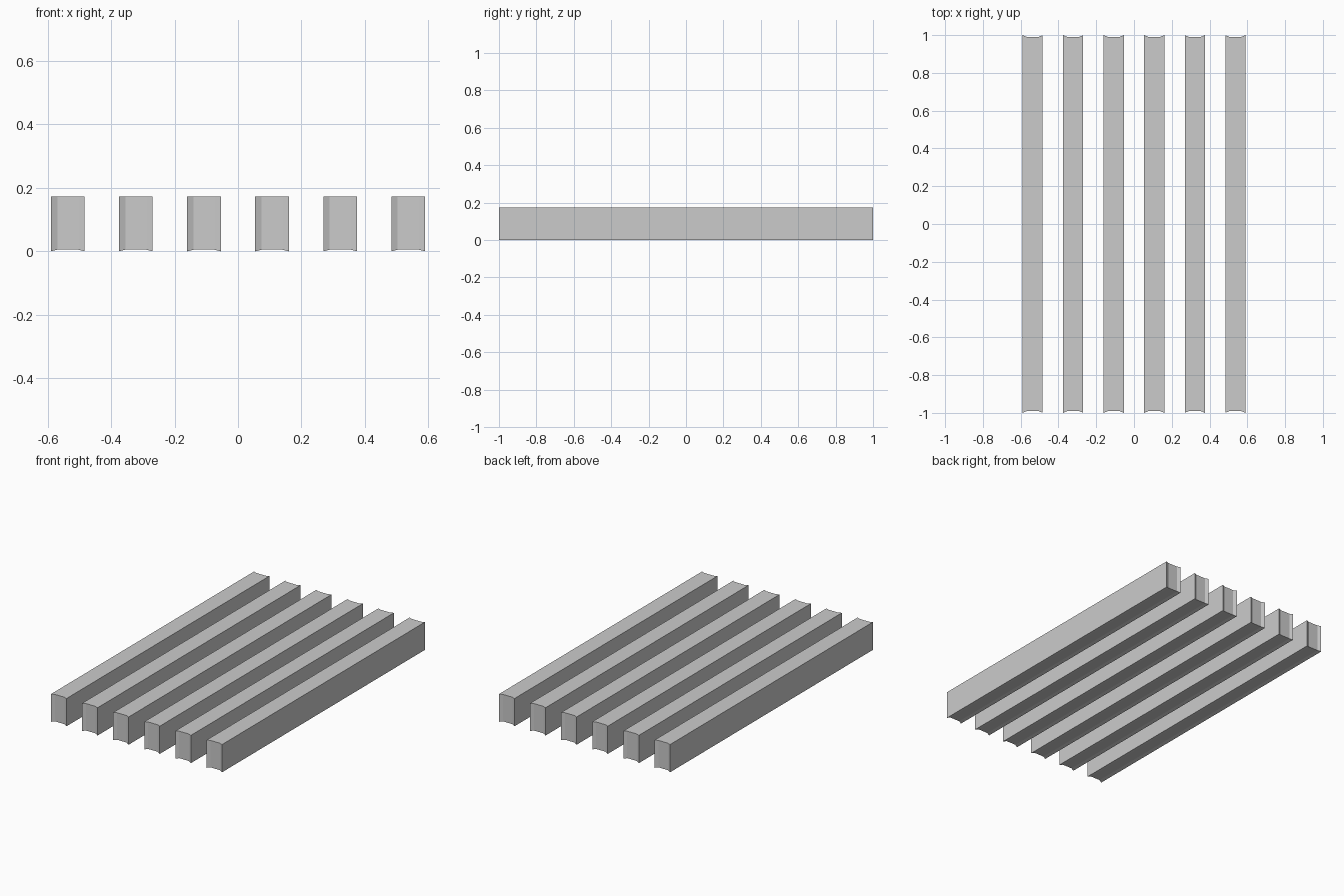
import bpy
import bmesh

if "Cube" in bpy.data.objects:
    bpy.data.objects.remove(bpy.data.objects["Cube"])

COUNT, SPACING = 6, 0.2145
HEIGHT = 0.173

# Stations across a bar: x, half length, underside height.
# The middle of both ends and of the underside is slightly sunken.
STATIONS = [(-0.053, 1.0, 0.0), (-0.033, 0.991, 0.005),
            (0.033, 0.991, 0.005), (0.053, 1.0, 0.0)]


def make_bar(name, x_centre):
    bm = bmesh.new()
    # One rectangular ring per station
    rings = [[bm.verts.new((x, y, z)) for y, z in
              ((-half, low), (half, low), (half, HEIGHT), (-half, HEIGHT))]
             for x, half, low in STATIONS]
    # Skin between neighbouring rings
    for a, b in zip(rings, rings[1:]):
        for i in range(4):
            j = (i + 1) % 4
            bm.faces.new((a[i], a[j], b[j], b[i]))
    # Long side faces
    bm.faces.new(rings[0])
    bm.faces.new(rings[-1])
    bmesh.ops.recalc_face_normals(bm, faces=bm.faces[:])
    mesh = bpy.data.meshes.new(name)
    bm.to_mesh(mesh)
    bm.free()
    bar = bpy.data.objects.new(name, mesh)
    bar.location.x = x_centre
    bpy.context.collection.objects.link(bar)


# Row of evenly spaced bars
for n in range(COUNT):
    make_bar(f"bar_{n + 1}", (n - (COUNT - 1) / 2) * SPACING)
